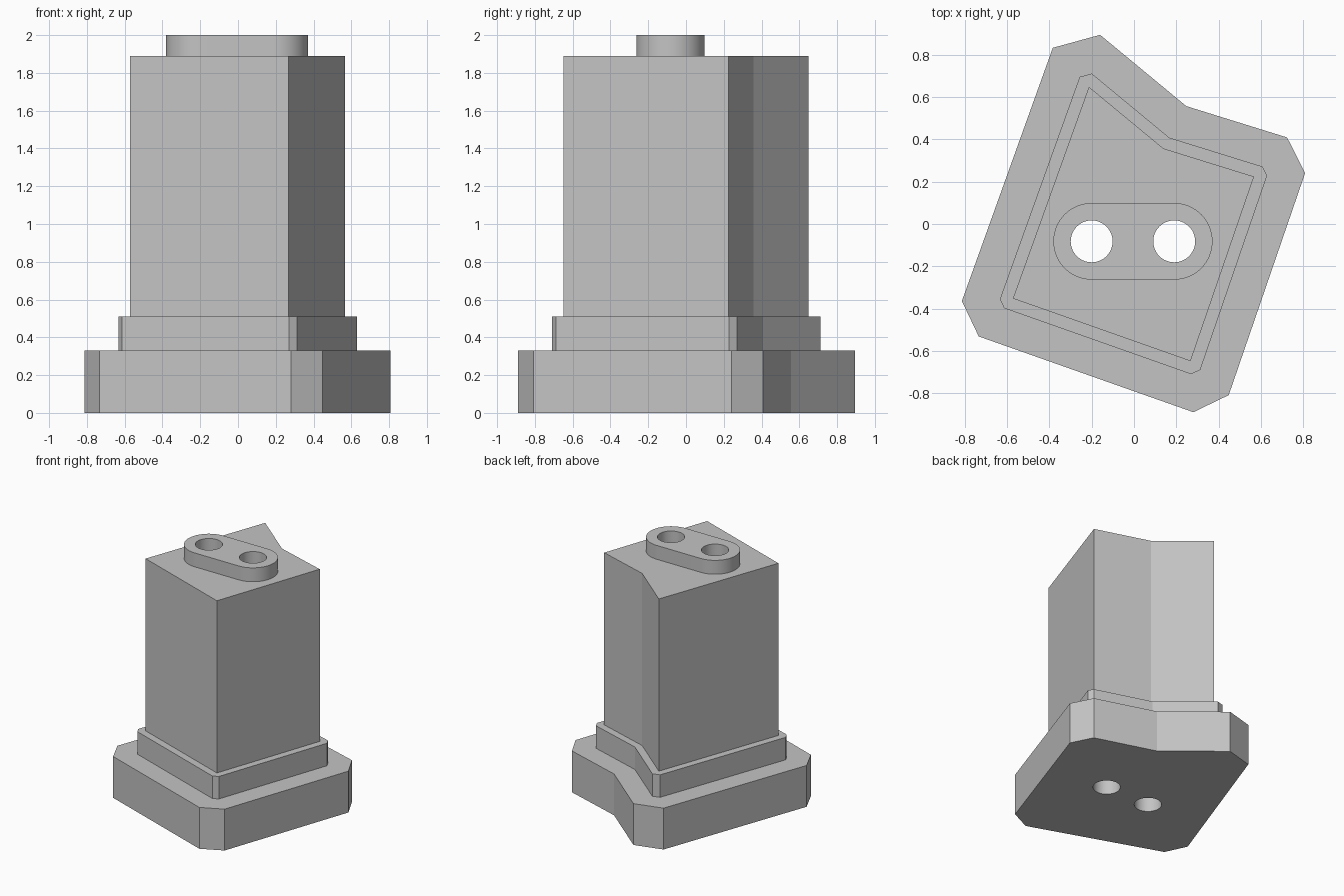
import bpy
import bmesh
import math
from mathutils import Vector

cube = bpy.data.objects.get("Cube")
if cube:
    bpy.data.objects.remove(cube, do_unlink=True)

# Single plain grey finish
grey = bpy.data.materials.new("matte_grey")
grey.use_nodes = True
colour = (0.55, 0.55, 0.55, 1)
grey.diffuse_color = colour
grey.node_tree.nodes["Principled BSDF"].inputs["Base Color"].default_value = colour

# Post outline, counter-clockwise from above, and the two bore centres
POST = [Vector(p) for p in ((-0.572, -0.352), (0.267, -0.648), (0.567, 0.224),
                            (0.139, 0.357), (-0.213, 0.648))]
BORES = [Vector((-0.20, -0.082)), Vector((0.19, -0.082))]


def grow(outline, d):
    """Offset outward; clip outer corners square, mitre inner ones."""
    result = []
    for i, p in enumerate(outline):
        a = (p - outline[i - 1]).normalized()
        b = (outline[(i + 1) % len(outline)] - p).normalized()
        normal = (Vector((a.y, -a.x)) + Vector((b.y, -b.x))).normalized()
        turn = math.atan2(a.x * b.y - a.y * b.x, a.dot(b))
        if turn < 0:
            result.append(p + normal * d / math.cos(turn / 2))
        else:
            along = Vector((-normal.y, normal.x)) * d * math.tan(turn / 4)
            result += [p + normal * d - along, p + normal * d + along]
    return result


def arc(centre, radius, start, sweep, steps):
    return [centre + radius * Vector((math.cos(start + sweep * i / steps),
                                      math.sin(start + sweep * i / steps)))
            for i in range(steps + 1)]


def prism(name, outlines, z0, z1):
    """Extrude closed outlines between two heights."""
    bm = bmesh.new()
    for outline in outlines:
        base = bm.faces.new([bm.verts.new((p.x, p.y, z0)) for p in outline])
        top = bmesh.ops.extrude_face_region(bm, geom=[base], use_keep_orig=True)
        verts = [g for g in top["geom"] if isinstance(g, bmesh.types.BMVert)]
        bmesh.ops.translate(bm, verts=verts, vec=(0, 0, z1 - z0))
    bmesh.ops.recalc_face_normals(bm, faces=bm.faces)
    mesh = bpy.data.meshes.new(name)
    bm.to_mesh(mesh)
    bm.free()
    mesh.materials.append(grey)
    obj = bpy.data.objects.new(name, mesh)
    bpy.context.collection.objects.link(obj)
    return obj


# Stacked tiers and the slot-shaped boss
boss_outline = (arc(BORES[1], 0.181, -math.pi / 2, math.pi, 32)
                + arc(BORES[0], 0.181, math.pi / 2, math.pi, 32))
parts = [
    prism("base_plate", [grow(POST, 0.223)], 0, 0.331),
    prism("collar", [grow(POST, 0.057)], 0.331, 0.511),
    prism("post", [POST], 0.511, 1.889),
    prism("top_boss", [boss_outline], 1.889, 2.0),
]

# Twin bores running through the full height
cutter = prism("bore_cutter",
               [arc(c, 0.099, 0, math.tau, 48)[:-1] for c in BORES], -0.1, 2.1)
cutter.hide_render = True
for part in parts:
    cut = part.modifiers.new("bores", "BOOLEAN")
    cut.operation = "DIFFERENCE"
    cut.solver = "EXACT"
    cut.object = cutter
    bpy.ops.object.select_all(action="DESELECT")
    part.select_set(True)
    bpy.context.view_layer.objects.active = part
    bpy.ops.object.modifier_apply(modifier=cut.name)
    bpy.ops.object.shade_smooth_by_angle(angle=math.radians(20))
bpy.data.objects.remove(cutter, do_unlink=True)
